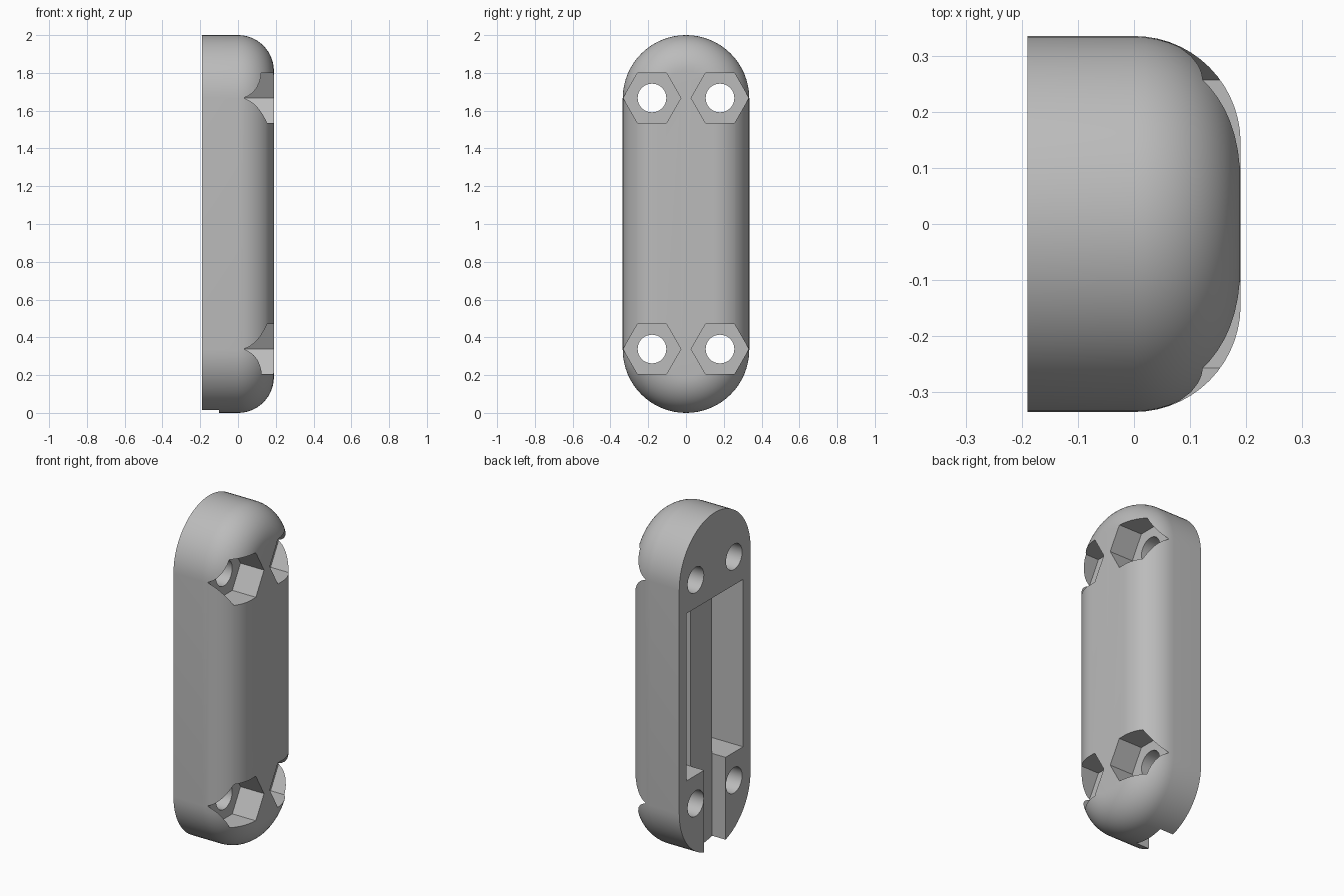
import bpy, bmesh, math
from mathutils import Matrix, Vector

if "Cube" in bpy.data.objects:
    bpy.data.objects.remove(bpy.data.objects["Cube"])

grey = bpy.data.materials.new("light_grey")
grey.diffuse_color = (0.5, 0.5, 0.5, 1)
grey.use_nodes = True
grey.node_tree.nodes["Principled BSDF"].inputs["Base Color"].default_value = grey.diffuse_color

HALF_W, HALF_D, ARC_Z = 0.335, 0.19, 0.665   # stadium radius, half depth, arc centre offset
SEG, FILLET = 32, 14


def make_object(name, bm):
    bmesh.ops.recalc_face_normals(bm, faces=bm.faces)
    mesh = bpy.data.meshes.new(name)
    bm.to_mesh(mesh)
    bm.free()
    obj = bpy.data.objects.new(name, mesh)
    bpy.context.collection.objects.link(obj)
    mesh.materials.append(grey)
    return obj


def stadium_ring(bm, x, r):
    ring = []
    for sign in (1, -1):
        for i in range(SEG + 1):
            a = math.pi * i / SEG
            ring.append(bm.verts.new((x, sign * r * math.cos(a),
                                      1 + sign * (ARC_Z + r * math.sin(a)))))
    return ring


def box(name, x, y, z):
    bm = bmesh.new()
    size = Vector((x[1] - x[0], y[1] - y[0], z[1] - z[0]))
    mid = Vector((sum(x) / 2, sum(y) / 2, sum(z) / 2))
    bmesh.ops.create_cube(bm, size=1, matrix=Matrix.Translation(mid) @ Matrix.Diagonal(size).to_4x4())
    return make_object(name, bm)


def prism(name, sides, r, x, y, z):
    # Prism along x with a corner pointing along y
    bm = bmesh.new()
    rings = [[bm.verts.new((xx, y + r * math.cos(2 * math.pi * i / sides),
                            z + r * math.sin(2 * math.pi * i / sides)))
              for i in range(sides)] for xx in x]
    bm.faces.new(rings[0])
    bm.faces.new(rings[1])
    for i in range(sides):
        j = (i + 1) % sides
        bm.faces.new((rings[0][i], rings[0][j], rings[1][j], rings[1][i]))
    return make_object(name, bm)


# Body: stadium block with a rounded front rim
bm = bmesh.new()
steps = [(-HALF_D, HALF_W)]
for i in range(FILLET + 1):
    a = math.pi / 2 * i / FILLET
    steps.append((HALF_D * math.sin(a), HALF_W - HALF_D * (1 - math.cos(a))))
rings = [stadium_ring(bm, x, r) for x, r in steps]
for a, b in zip(rings, rings[1:]):
    for i in range(len(a)):
        j = (i + 1) % len(a)
        bm.faces.new((a[i], a[j], b[j], b[i]))
bm.faces.new(rings[0])
bm.faces.new(rings[-1])
body = make_object("handle_body", bm)

# Cable groove open at the bottom, and a deep pocket on each side of it
cutters = [box("groove_cutter", (-0.3, -0.1), (-0.1, 0.1), (-0.1, 1.5))]
for s in (1, -1):
    cutters.append(box("pocket_cutter", (-0.3, 0.05), sorted((s * 0.1, s * 0.265)), (0.505, 1.5)))

# Screw holes with hexagonal nut recesses
for y in (-0.18, 0.18):
    for z in (0.338, 1.667):
        cutters.append(prism("hex_cutter", 6, 0.153, (0.035, 0.3), y, z))
        cutters.append(prism("hole_cutter", 32, 0.076, (-0.3, 0.3), y, z))

bpy.context.view_layer.objects.active = body
for c in cutters:
    mod = body.modifiers.new("cut", 'BOOLEAN')
    mod.operation = 'DIFFERENCE'
    mod.solver = 'EXACT'
    mod.object = c
    bpy.ops.object.modifier_apply(modifier=mod.name)
for c in cutters:
    bpy.data.objects.remove(c)

bpy.ops.object.select_all(action='DESELECT')
body.select_set(True)
bpy.ops.object.shade_smooth_by_angle(angle=math.radians(25))
